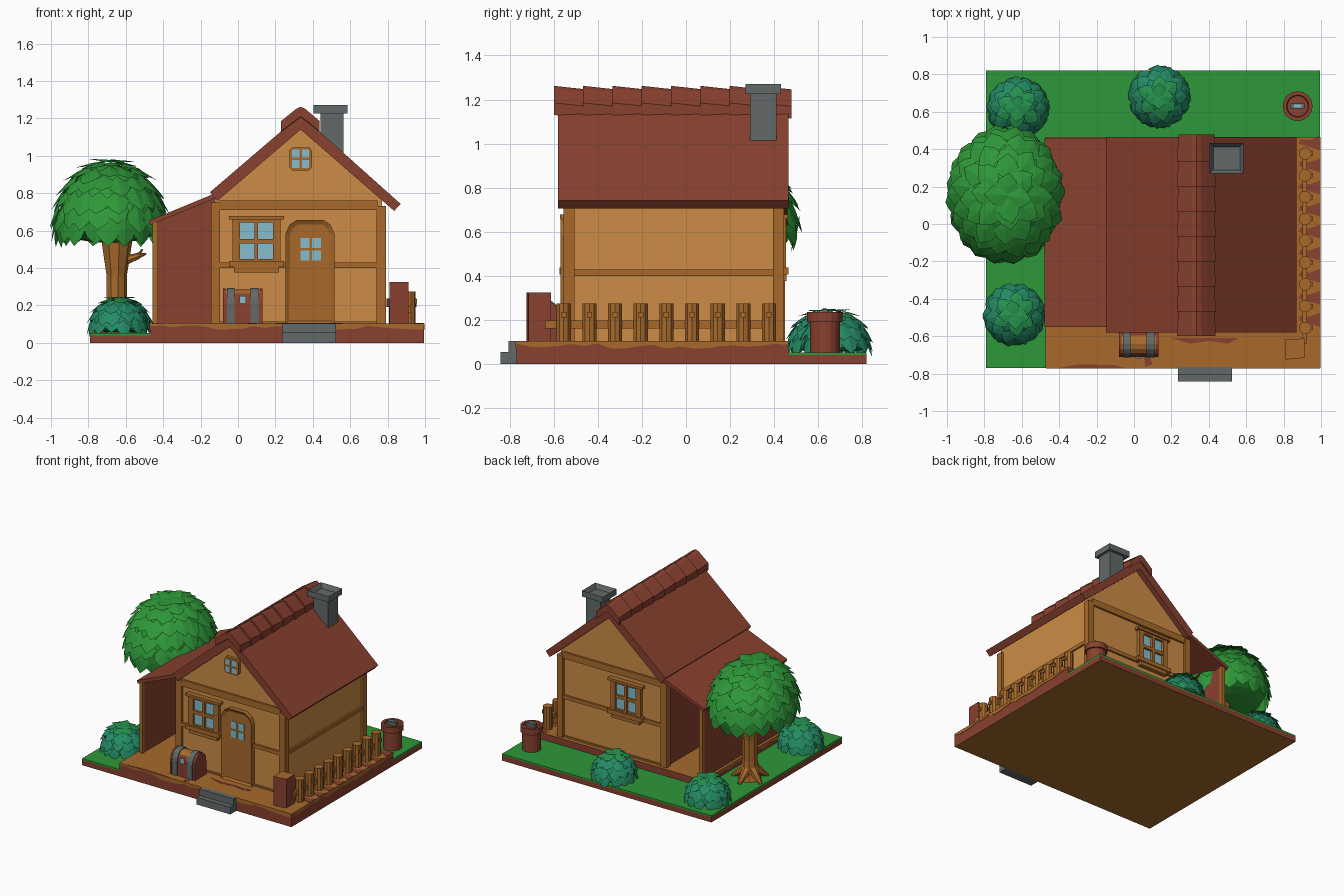
import bpy, bmesh, math, random
from mathutils import Vector, Matrix

if "Cube" in bpy.data.objects:
    bpy.data.objects.remove(bpy.data.objects["Cube"])
random.seed(4)

def mat(name, r, g, b):
    m = bpy.data.materials.new(name)
    m.diffuse_color = [((c / 255 + 0.055) / 1.055) ** 2.4 for c in (r, g, b)] + [1]
    m.use_nodes = True
    m.node_tree.nodes["Principled BSDF"].inputs["Base Color"].default_value = m.diffuse_color
    return m

TAN = mat("wall_tan", 204, 140, 70)
WOOD = mat("wood_brown", 168, 106, 43)
RED = mat("red_brown", 137, 65, 47)
GREY = mat("stone_grey", 98, 105, 105)
BLUE = mat("pane_blue", 134, 190, 205)
GREEN = mat("leaf_green", 46, 152, 56)
TEAL = mat("bush_teal", 35, 138, 100)
BUSH = mat("bush_green", 36, 145, 78)

def finish(name, bm, *mats, fix=True):
    if fix:
        bmesh.ops.recalc_face_normals(bm, faces=bm.faces)
    me = bpy.data.meshes.new(name)
    bm.to_mesh(me)
    bm.free()
    for m in mats:
        me.materials.append(m)
    ob = bpy.data.objects.new(name, me)
    bpy.context.collection.objects.link(ob)
    return ob

def prism(name, pts, axis, a, b, m, inset=None):
    """Extrude a 2D outline along an axis, from a to b; inset the face at a."""
    place = {'x': lambda u, v, t: (t, u, v), 'y': lambda u, v, t: (u, t, v),
             'z': lambda u, v, t: (u, v, t)}[axis]
    bm = bmesh.new()
    A = [bm.verts.new(place(u, v, a)) for u, v in pts]
    B = [bm.verts.new(place(u, v, b)) for u, v in pts]
    cap = bm.faces.new(A)
    bm.faces.new(B[::-1])
    for i in range(len(A)):
        j = (i + 1) % len(A)
        bm.faces.new((A[i], B[i], B[j], A[j]))
    bmesh.ops.recalc_face_normals(bm, faces=bm.faces)
    if inset:
        bmesh.ops.inset_region(bm, faces=[cap], thickness=inset[0], depth=-inset[1])
    return finish(name, bm, m)

def box(name, x0, x1, y0, y1, z0, z1, m):
    return prism(name, [(x0, y0), (x1, y0), (x1, y1), (x0, y1)], 'z', z0, z1, m)

def paint(ob, m, rule):
    ob.data.materials.append(m)
    for p in ob.data.polygons:
        if rule(p):
            p.material_index = len(ob.data.materials) - 1

def lathe(name, rings, cx, cy, n, m):
    bm = bmesh.new()
    R = [[bm.verts.new((cx + r * math.cos(k * math.tau / n), cy + r * math.sin(k * math.tau / n), z))
          for k in range(n)] for r, z in rings]
    for p, q in zip(R, R[1:]):
        for k in range(n):
            bm.faces.new((p[k], p[(k + 1) % n], q[(k + 1) % n], q[k]))
    bm.faces.new(R[0])
    bm.faces.new(R[-1])
    return finish(name, bm, m)

def spike(name, p, q, r1, r2, m, n=7):
    p, q = Vector(p), Vector(q)
    d = q - p
    M = Matrix.Translation((p + q) / 2) @ d.to_track_quat('Z', 'Y').to_matrix().to_4x4()
    bm = bmesh.new()
    bmesh.ops.create_cone(bm, cap_ends=True, segments=n, radius1=r1, radius2=r2, depth=d.length, matrix=M)
    return finish(name, bm, m)

# Ground: slab, grass strips and raised yard
up, down = (lambda p: p.normal.z > .5), (lambda p: p.normal.z < -.5)
paint(box("ground_slab", -.79, .995, -.77, .82, 0, .04, RED), WOOD, down)
box("grass_left", -.79, -.47, -.77, .82, .037, .052, GREEN)
box("grass_back", -.47, .995, .465, .82, .037, .052, GREEN)
paint(box("yard", -.47, .995, -.77, .465, .04, .103, RED), WOOD, up)

# Painted wavy drips down the yard sides, and bare patches on its top
def drips(name, axis, u0, u1, t, s):
    n = int((u1 - u0) / .06)
    low = [(u0 + (u1 - u0) * k / n, .103 - .008 - .028 * random.random()) for k in range(n + 1)]
    prism(name, low + [(u1, .103), (u0, .103)], axis, t, t + s * .003, WOOD)
drips("drips_front", 'y', -.47, .995, -.77, -1)
drips("drips_right", 'x', -.77, .465, .995, 1)
drips("drips_left", 'x', -.77, .465, -.47, -1)
for k in range(9):
    y = -.56 + k * .118
    prism("yard_edge_patch", [(.995, y + .01), (.995, y + .085), (.94, y + .065), (.89, y + .07),
                              (.88, y + .045), (.93, y + .03)], 'z', .103, .105, RED)
prism("yard_patch", [(.05, -.61), (.11, -.61), (.07, -.68), (.1, -.75), (.06, -.765), (.05, -.69)], 'z', .103, .105, RED)
prism("yard_patch", [(.2, -.61), (.56, -.61), (.5, -.64), (.4, -.625), (.3, -.64)], 'z', .103, .105, RED)
prism("yard_patch", [(-.4, -.77), (-.05, -.77), (-.1, -.755), (-.3, -.75)], 'z', .103, .105, RED)

# Front steps
box("step_low", .235, .525, -.843, -.77, 0, .055, GREY)
box("step_high", .235, .525, -.805, -.765, .0, .104, GREY)

# House body, corner posts and beams
prism("walls", [(-.12, .1), (.77, .1), (.77, .765), (.335, 1.145), (-.12, .755)], 'y', -.535, .425, TAN)
for x, top in ((-.145, .75), (.74, .73)):
    for y in (-.555, .395):
        box("corner_post", x, x + .05, y, y + .05, .1, top, WOOD)
for y in (-.55, .42):
    box("top_beam", -.1, .745, y, y + .02, .71, .76, WOOD)
    box("middle_beam", -.1, .745, y, y + .02, .4, .428, WOOD)
    box("foot_beam", -.1, .745, y + .005, y + .015, .1, .115, WOOD)
box("side_beam", .765, .783, -.51, .4, .4, .428, WOOD)

# Main roof with overlapping ridge tiles
prism("roof", [(-.15, .805), (.335, 1.22), (.87, .742), (.835, .705), (.335, 1.14), (-.112, .757)],
      'y', -.58, .466, RED)
for k in range(8):
    y = -.6 + k * .133
    t = prism("ridge_tile", [(.23, 1.13), (.23, 1.185), (.31, 1.25), (.335, 1.262), (.36, 1.25), (.437, 1.185),
                             (.437, 1.13), (.335, 1.21)], 'y', y, y + .148, RED)
    for v in t.data.vertices:
        if v.co.y > y + .1:
            v.co.x = .335 + (v.co.x - .335) * .93
            v.co.z -= .016

# Chimney with hollow cap
box("chimney_shaft", .44, .565, .29, .41, .95, 1.23, GREY)
prism("chimney_cap", [(.405, .27), (.585, .27), (.585, .432), (.405, .432)], 'z', 1.27, 1.225, GREY, (.027, .035))

# Lean-to: open at both ends, with a cross wall inside
prism("lean_to_roof", [(-.478, .652), (-.12, .8), (-.12, .772), (-.47, .63)], 'y', -.55, .46, RED)
box("lean_to_side", -.452, -.43, -.53, .43, .1, .645, RED)
for y in (-.55, .425):
    box("lean_to_post", -.456, -.428, y, y + .025, .1, .645, WOOD)
prism("lean_to_cross_wall", [(-.435, .1), (-.12, .1), (-.12, .78), (-.435, .65)], 'y', -.06, -.04, RED)
box("lean_to_house_wall", -.13, -.119, -.506, .396, .1, .75, RED)

# Windows: bars around a pane, with lintel and planter sill
def window(cx, y, s):
    def part(n, x0, x1, d, z0, z1, m=WOOD):
        box(n, cx + x0, cx + x1, *sorted((y, y + s * d)), z0, z1, m)
    part("window_pane", -.11, .11, .008, .435, .65, BLUE)
    for x, w in ((-.108, .02), (0, .01), (.108, .02)):
        part("window_upright", x - w, x + w, .028, .43, .658)
    for z, w in ((.437, .01), (.543, .012), (.652, .01)):
        part("window_bar", -.12, .12, .025, z - w, z + w)
    part("window_lintel", -.147, .147, .038, .658, .677)
    part("window_sill", -.147, .147, .04, .405, .437)
    part("window_sill_base", -.12, .12, .032, .377, .405)
window(.098, -.535, -1)
window(.2, .425, 1)

def panes(name, cx, cz, w, h, gap, y):
    for sx in (-1, 1):
        for sz in (-1, 1):
            x, z = cx + sx * (w + gap) / 2, cz + sz * (h + gap) / 2
            box(name, x - w / 2, x + w / 2, y - .004, y + .002, z - h / 2, z + h / 2, BLUE)

# Gable window and door
prism("gable_window", [(.275, .94), (.29, .922), (.38, .922), (.395, .94), (.395, 1.028), (.38, 1.045),
                       (.29, 1.045), (.275, 1.028)], 'y', -.56, -.53, WOOD)
panes("gable_pane", .335, .983, .038, .042, .014, -.56)
prism("door", [(.255, .1), (.515, .1), (.515, .585), (.495, .63), (.455, .657), (.315, .657), (.275, .63),
               (.255, .585)], 'y', -.57, -.53, WOOD, (.025, .014))
panes("door_pane", .388, .5, .048, .054, .014, -.556)

# Chest with rounded lid, bands and lock
def arch(r, h, z0):
    return [(-.642 - r, z0), (-.642 + r, z0), (-.642 + r, .21)] + [
        (-.642 + r * math.cos(k * math.pi / 8), .21 + h * math.sin(k * math.pi / 8)) for k in range(1, 8)] + [(-.642 - r, .21)]
chest = prism("chest", arch(.066, .075, .103), 'x', -.078, .128, RED)
paint(chest, WOOD, lambda p: p.normal.z > .6)
for x in (-.06, .068):
    prism("chest_band", arch(.073, .084, .103), 'x', x, x + .042, GREY)
for x in (-.08, .118):
    prism("chest_end", arch(.07, .079, .103), 'x', x, x + .012, RED)
box("chest_rim", -.079, .129, -.711, -.573, .2, .212, RED)
box("chest_lock", .007, .042, -.718, -.71, .213, .25, BLUE)

# Log fence with a gate post
paint(prism("gate_post", [(.81, -.725), (.912, -.715), (.912, -.612), (.81, -.618)], 'z', .1, .325, RED), WOOD, up)
for k in range(9):
    log = lathe("fence_log", [(.034, .1), (.034, .275)], .915, -.555 + k * .1165, 10, WOOD)
box("fence_rail", .9, .925, -.64, .4, .16, .196, WOOD)
for k in range(9):
    y = -.555 + k * .1165
    box("fence_peg", .925, .957, y - .012, y + .012, .21, .235, WOOD)

# Barrel
lathe("barrel", [(.068, .05), (.068, .19), (.08, .19), (.08, .236), (.06, .236), (.056, .222)], .875, .63, 16, RED)
box("barrel_handle", .838, .912, .615, .645, .22, .25, GREY)
box("barrel_handle_inlay", .855, .895, .622, .638, .25, .253, BLUE)

# Foliage: a rounded core covered with rows of drooping leaf scales
def foliage(name, c, rx, ry, top, bottom, rows, size, mats, lowest):
    c = Vector(c)
    def at(f, t):
        h = top if math.cos(f) > 0 else bottom
        return c + Vector((rx * math.sin(f) * math.cos(t), ry * math.sin(f) * math.sin(t), h * math.cos(f)))
    bm = bmesh.new()
    bmesh.ops.create_uvsphere(bm, u_segments=14, v_segments=10, radius=1)
    for v in bm.verts:
        v.co = c + Vector((v.co.x * rx, v.co.y * ry, v.co.z * (top if v.co.z > 0 else bottom))) * .97
    for i in range(rows):
        f = .12 + (lowest - .12) * i / (rows - 1)
        n = max(4, round(math.tau * max(rx, ry) * math.sin(f) / (size * .8)))
        for k in range(n):
            t = (k + .5 * (i % 2) + random.uniform(-.2, .2)) * math.tau / n
            ff = f + random.uniform(-.06, .06)
            p = at(ff, t)
            d = (at(ff + .02, t) - at(ff - .02, t)).normalized()
            e = (at(ff, t + .02) - at(ff, t - .02)).normalized()
            nrm = e.cross(d) * -1
            if nrm.dot(p - c) < 0:
                nrm = -nrm
            L, W = size * random.uniform(.85, 1.1), size * .52
            pts = [p - d * L * .5, p + e * W + nrm * size * .02, p + e * W * .7 + d * L * .4 + nrm * size * .12,
                   p + d * L * .72 + nrm * size * .2, p - e * W * .7 + d * L * .4 + nrm * size * .12,
                   p - e * W + nrm * size * .02, p + nrm * size * .12]
            v = [bm.verts.new(q) for q in pts]
            for q in ((0, 1, 6), (1, 2, 6), (2, 3, 6), (3, 4, 6), (4, 5, 6), (5, 0, 6)):
                face = bm.faces.new([v[j] for j in q])
                face.normal_update()
                if face.normal.dot(nrm) < 0:
                    face.normal_flip()
                face.material_index = len(mats) - 1 if i < rows * .4 else 0
    return finish(name, bm, *mats, fix=False)

# Tree
foliage("tree_crown", (-.685, .155, .62), .288, .338, .345, .09, 7, .13, [GREEN], 1.62)
lathe("tree_trunk", [(.085, .05), (.066, .1), (.055, .2), (.056, .36), (.075, .48), (.09, .58)], -.65, .15, 9, WOOD)
for k in range(5):
    a = k * math.tau / 5 + .3
    spike("tree_root", (-.65 + .03 * math.cos(a), .15 + .03 * math.sin(a), .13),
          (-.65 + .13 * math.cos(a), .15 + .13 * math.sin(a), .05), .04, .012, WOOD)
spike("tree_branch", (-.63, .15, .43), (-.53, .14, .465), .03, .017, WOOD)
spike("tree_twig", (-.54, .14, .462), (-.49, .14, .475), .017, .004, WOOD)
spike("tree_twig", (-.54, .14, .462), (-.51, .12, .5), .013, .004, WOOD)

# Bushes
for x, y in ((-.64, -.485), (-.62, .62), (.135, .68)):
    foliage("bush", (x, y, .075), .148, .148, .163, .02, 5, .08, [TEAL, BUSH], 1.45)
